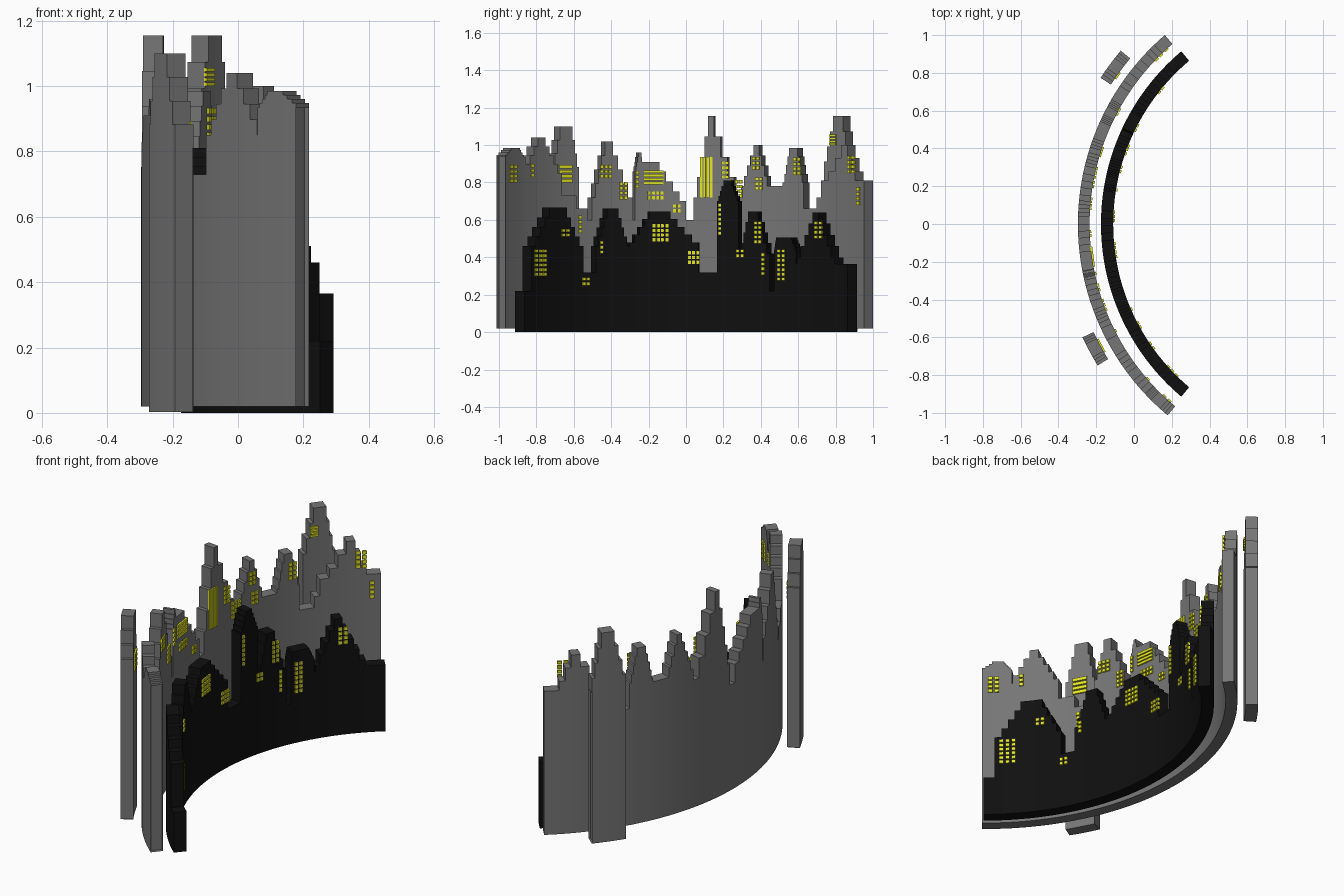
import bpy, bmesh, math

if "Cube" in bpy.data.objects:
    bpy.data.objects.remove(bpy.data.objects["Cube"])

CX = 1.02  # shared centre of all the arcs lies on +x
TIERS = 4


def mat(name, col):
    m = bpy.data.materials.new(name)
    m.diffuse_color = (*col, 1)
    m.use_nodes = True
    m.node_tree.nodes["Principled BSDF"].inputs["Base Color"].default_value = m.diffuse_color
    return m


BLACK = mat("near_black", (0.005, 0.005, 0.005))
GREY = mat("far_grey", (0.18, 0.18, 0.18))
YELLOW = mat("window_yellow", (0.8, 0.8, 0.02))


def pt(r, a, z):
    return (CX - r * math.cos(a), r * math.sin(a), z)


def finish(bm, name, m):
    bmesh.ops.remove_doubles(bm, verts=bm.verts, dist=1e-5)
    bmesh.ops.recalc_face_normals(bm, faces=bm.faces)
    me = bpy.data.meshes.new(name)
    bm.to_mesh(me)
    bm.free()
    me.materials.append(m)
    bpy.context.collection.objects.link(bpy.data.objects.new(name, me))


def blocks(shape):
    """Plain block (y0, y1, z), or tower with setbacks
    (foot y0, top y0, top y1, foot y1, foot z, top z)."""
    if len(shape) == 3:
        return [shape]
    f0, t0, t1, f1, zf, zt = shape
    out = []
    for i in range(TIERS + 1):
        t = i / TIERS
        out.append((f0 + (t0 - f0) * t, f1 + (t1 - f1) * t, zf + (zt - zf) * t))
    return out


def skyline(name, ri, ro, base, shapes, m):
    """Curved wall whose top edge is the outline of overlapping stepped towers."""
    bl = [b for s in shapes for b in blocks(s)]
    ys = sorted({round(y, 3) for b in bl for y in b[:2]})
    rm = (ri + ro) / 2
    ang = [math.asin(y / rm) for y in ys]
    ang[0] = math.asin(ys[0] / (ro if ys[0] < 0 else ri))
    ang[-1] = math.asin(ys[-1] / (ro if ys[-1] > 0 else ri))
    bm = bmesh.new()

    def quad(*p):
        bm.faces.new([bm.verts.new(q) for q in p])

    def step(a, z0, z1):
        if abs(z1 - z0) > 1e-4:
            quad(pt(ri, a, z0), pt(ro, a, z0), pt(ro, a, z1), pt(ri, a, z1))

    last = base
    for i in range(len(ys) - 1):
        mid = (ys[i] + ys[i + 1]) / 2
        z = max(b[2] for b in bl if b[0] <= mid <= b[1])
        a0, a1 = ang[i], ang[i + 1]
        n = max(1, math.ceil((a1 - a0) / 0.04))
        step(a0, last, z)
        ring = [(ri, base), (ri, z), (ro, z), (ro, base)]
        for k in range(n):
            p, q = a0 + (a1 - a0) * k / n, a0 + (a1 - a0) * (k + 1) / n
            for j in range(4):
                (r0, z0), (r1, z1) = ring[j], ring[(j + 1) % 4]
                quad(pt(r0, p, z0), pt(r0, q, z0), pt(r1, q, z1), pt(r1, p, z1))
        last = z
    step(ang[-1], base, last)
    finish(bm, name, m)


def windows(name, ri, groups, pw=0.023, ph=0.025):
    """Grids of thin lit panes: (left y, bottom z, columns, rows)."""
    bm = bmesh.new()
    for y, z, cols, rows in groups:
        for c in range(cols):
            for r in range(rows):
                a = math.asin((y + c * pw) / ri)
                b = math.asin((y + (c + 0.7) * pw) / ri)
                lo, hi = z + r * ph, z + (r + 0.7) * ph
                v = [bm.verts.new(pt(R, t, h)) for R in (ri + 0.003, ri - 0.008)
                     for t, h in ((a, lo), (b, lo), (b, hi), (a, hi))]
                bm.faces.new(v[4:])
                for k in range(4):
                    j = (k + 1) % 4
                    bm.faces.new((v[k], v[j], v[j + 4], v[k + 4]))
    finish(bm, name, YELLOW)


# near skyline (black)
skyline("near_skyline", 1.13, 1.195, 0, [
    (-.914, .914, .22), (-.85, .46, .32), (.485, .914, .365),
    (-.85, -.75, -.655, -.565, .46, .665), (-.495, -.435, -.37, -.31, .46, .66),
    (-.31, -.20, -.085, .07, .48, .645), (.17, .205, .25, .29, .70, .81),
    (.29, .34, .395, .46, .42, .645), (.485, .495, .58, .605, .44, .505),
    (.61, .695, .73, .82, .40, .64)], BLACK)

# far skyline (grey)
skyline("far_skyline", 1.255, 1.317, .02, [
    (-1, 1, .60), (-1, -.60, .73), (-.60, -.54, .66), (.46, .74, .66), (.40, .54, .78),
    (.74, 1, .81), (-1, -.955, -.91, -.88, .935, .985), (-.90, -.81, -.77, -.68, .85, 1.04),
    (-.515, -.445, -.40, -.29, .72, 1.02), (-.28, -.26, -.245, -.23, .86, .96),
    (-.275, -.245, -.145, .0, .70, .91), (.04, .12, .153, .30, .72, 1.155),
    (.30, .37, .40, .46, .78, 1.0), (.53, .565, .61, .645, .80, .985),
    (.715, .85, .885, .97, .72, 1.0)], GREY)

# two separate towers standing behind
skyline("left_rear_tower", 1.36, 1.425, .003, [(-.746, -.69, -.62, -.575, .81, 1.10)], GREY)
skyline("right_rear_tower", 1.36, 1.425, .003, [(.74, .805, .86, .91, .83, 1.155)], GREY)

# lit windows
windows("near_windows", 1.13, [
    (-.81, .30, 3, 6), (-.665, .51, 2, 2), (-.555, .25, 2, 2), (-.46, .42, 1, 3),
    (-.18, .485, 4, 4), (.01, .365, 3, 3), (.172, .52, 1, 7), (.27, .40, 2, 2),
    (.365, .475, 2, 5), (.405, .305, 1, 5), (.49, .275, 2, 7), (.69, .50, 2, 4)])
windows("far_windows", 1.255, [
    (-.945, .80, 2, 4), (-.83, .83, 1, 3), (-.575, .53, 1, 4), (-.46, .825, 3, 3),
    (-.355, .71, 2, 4), (-.27, .77, 1, 4), (-.205, .71, 4, 2), (-.07, .64, 2, 2),
    (.19, .82, 2, 4), (.24, .72, 3, 4), (.355, .87, 2, 3), (.37, .76, 2, 3),
    (.575, .84, 2, 4), (.865, .85, 2, 4), (.915, .68, 1, 4)])

# tall strips and wide bands of light
windows("tall_strip_windows", 1.255, [(.075, .72, 4, 1)], 0.018, 0.31)
windows("band_windows", 1.255, [(-.225, .79, 1, 4)], 0.15, 0.02)
windows("left_tower_windows", 1.36, [(-.68, .80, 1, 4)], 0.10, 0.025)
windows("right_tower_windows", 1.36, [(.77, 1.0, 1, 4)], 0.05, 0.015)
